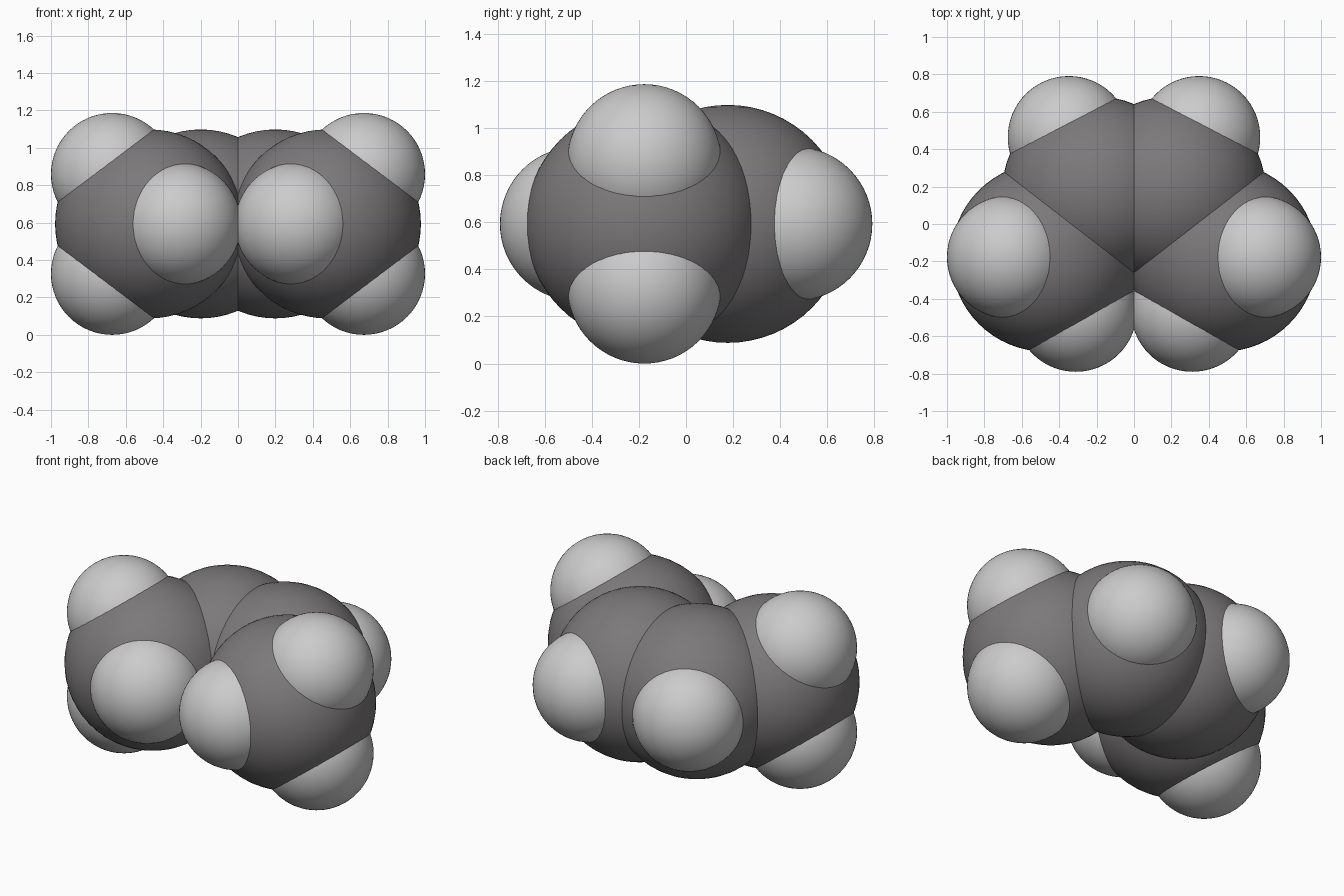
import bpy

if "Cube" in bpy.data.objects:
    bpy.data.objects.remove(bpy.data.objects["Cube"])

ZC = 0.593          # height of the symmetry plane
R_DARK, R_LIGHT = 0.505, 0.327

dark = bpy.data.materials.new("dark_grey")
dark.diffuse_color = (0.2, 0.19, 0.195, 1)
dark.use_nodes = True
dark.node_tree.nodes["Principled BSDF"].inputs["Base Color"].default_value = dark.diffuse_color


def ball(name, x, y, dz, radius, mat=None):
    bpy.ops.mesh.primitive_uv_sphere_add(segments=64, ring_count=32, radius=radius,
                                         location=(x, y, ZC + dz))
    ob = bpy.context.object
    ob.name = name
    bpy.ops.object.shade_smooth()
    if mat:
        ob.data.materials.append(mat)
    return ob


# Mirrored halves of the space-filling molecule
for side, s in (("left", -1), ("right", 1)):
    # Carbon chain
    ball(f"inner_carbon_{side}", s * 0.199, 0.177, 0, R_DARK, dark)
    ball(f"end_carbon_{side}", s * 0.473, -0.177, 0, R_DARK, dark)
    # Hydrogens
    ball(f"back_hydrogen_{side}", s * 0.348, 0.464, 0, R_LIGHT)
    ball(f"front_hydrogen_{side}", s * 0.311, -0.463, 0, R_LIGHT)
    ball(f"upper_hydrogen_{side}", s * 0.673, -0.177, 0.266, R_LIGHT)
    ball(f"lower_hydrogen_{side}", s * 0.673, -0.177, -0.266, R_LIGHT)
